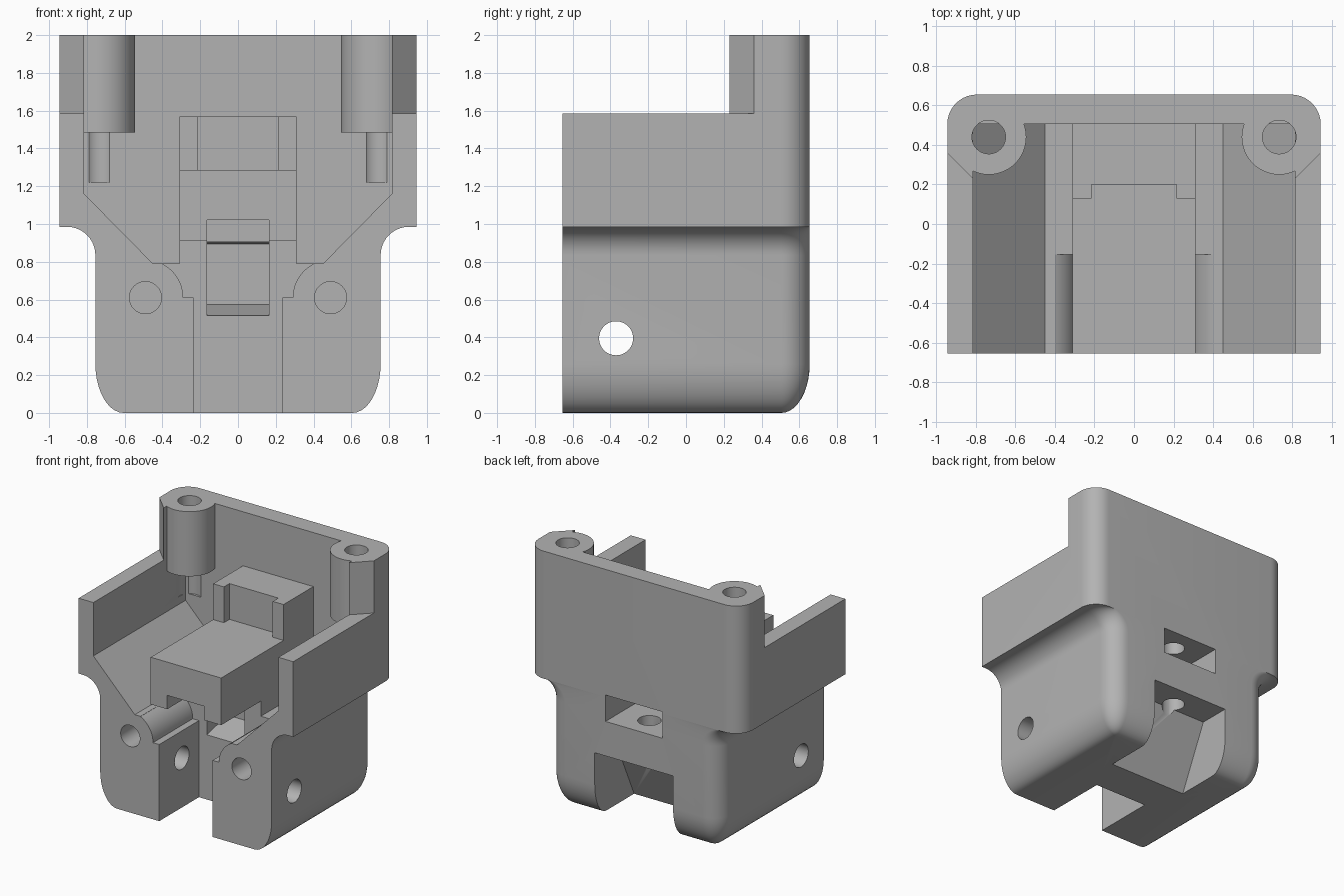
import bpy, bmesh
from math import sin, cos, pi, acos
from mathutils import Matrix

cube = bpy.data.objects.get("Cube")
if cube:
    bpy.data.objects.remove(cube)

grey = bpy.data.materials.new("plain grey")
grey.use_nodes = True
grey.diffuse_color = (0.45, 0.45, 0.45, 1)
grey.node_tree.nodes["Principled BSDF"].inputs["Base Color"].default_value = (0.45, 0.45, 0.45, 1)


def make(name, bm):
    bmesh.ops.recalc_face_normals(bm, faces=bm.faces)
    mesh = bpy.data.meshes.new(name)
    bm.to_mesh(mesh)
    bm.free()
    mesh.materials.append(grey)
    obj = bpy.data.objects.new(name, mesh)
    bpy.context.collection.objects.link(obj)
    return obj


def loft(name, rings):
    """Skin a stack of equal-length point rings and cap both ends."""
    bm = bmesh.new()
    rows = [[bm.verts.new(p) for p in ring] for ring in rings]
    n = len(rows[0])
    for a, b in zip(rows, rows[1:]):
        for i in range(n):
            j = (i + 1) % n
            bm.faces.new((a[i], a[j], b[j], b[i]))
    bm.faces.new(rows[0])
    bm.faces.new(rows[-1])
    return make(name, bm)


def prism(name, pts, axis, lo, hi):
    """Extrude a 2D profile along x (y,z), y (x,z) or z (x,y)."""
    place = {"x": lambda p, d: (d, p[0], p[1]),
             "y": lambda p, d: (p[0], d, p[1]),
             "z": lambda p, d: (p[0], p[1], d)}[axis]
    return loft(name, [[place(p, d) for p in pts] for d in (lo, hi)])


def box(name, x, y0, y1, z0, z1):
    return prism(name, [(-x, y0), (x, y0), (x, y1), (-x, y1)], "z", z0, z1)


def rod(name, centre, r, axis, lo, hi):
    n = 48
    pts = [(centre[0] + r * cos(2 * pi * i / n), centre[1] + r * sin(2 * pi * i / n)) for i in range(n)]
    return prism(name, pts, axis, lo, hi)


def mirrored(half):
    return half + [(-x, z) for x, z in reversed(half)]


def combine(target, tool, op):
    mod = target.modifiers.new("join", "BOOLEAN")
    mod.operation, mod.object, mod.solver = op, tool, "EXACT"
    bpy.ops.object.select_all(action="DESELECT")
    bpy.context.view_layer.objects.active = target
    target.select_set(True)
    bpy.ops.object.modifier_apply(modifier=mod.name)
    bpy.data.objects.remove(tool)


def cut(tool):
    combine(body, tool, "DIFFERENCE")


def add(tool):
    combine(body, tool, "UNION")


FRONT, BACK, R, STEPS = -0.655, 0.655, 0.15, 10


def outline(w, b, r, z):
    arc = [(w - r + r * cos(t), b - r + r * sin(t)) for t in (i * pi / 2 / STEPS for i in range(STEPS + 1))]
    return [(x, y, z) for x, y in mirrored([(w, FRONT)] + arc)]


# Outer shell: rounded foot, concave shoulder, wide upper part
rings = []
for i in range(STEPS + 1):
    t = i * pi / 2 / STEPS
    inset = R * (1 - sin(t))
    rings.append(outline(0.755 - inset, BACK - inset, max(R - inset, 0.01), 0.26 * (1 - cos(t))))
for i in range(STEPS + 1):
    t = i * pi / 2 / STEPS
    rings.append(outline(0.905 - R * cos(t), BACK, R, 0.835 + R * sin(t)))
rings += [outline(0.945, BACK, R, 0.985), outline(0.945, BACK, R, 2)]
body = loft("housing_body", rings)

# Open cavity with sloping floor, and lowered side walls with chamfered ends
cut(prism("cavity", mirrored([(0.815, 2.2), (0.815, 1.16), (0.45, 0.79)]), "y", -0.8, 0.505))
cut(prism("wall_trim", mirrored([(1.1, -0.8), (1.1, 0.515), (0.8, 0.215)]), "z", 1.585, 2.2))

# Central block with a raised, notched rear
add(prism("centre_block", [(FRONT, 0.7), (FRONT, 1.285), (0.13, 1.285), (0.13, 1.57),
                           (0.58, 1.57), (0.58, 0.7)], "x", -0.31, 0.31))
cut(box("block_notch", 0.215, 0.05, 0.2, 1.285, 1.7))

# Corner screw posts
for s in (-1, 1):
    add(rod("screw_post", (s * 0.735, 0.44), 0.19, "z", 1.485, 2))
    cut(rod("post_hole", (s * 0.735, 0.44), 0.085, "z", 1.22, 2.2))

# Front slot flaring around the two rod seats
a0 = acos(0.09 / 0.2)
flare = [(0.49 - 0.2 * cos(a * a0 * 1.0), 0.61 + 0.2 * sin(a * a0)) for a in (i / 12 for i in range(13))]
cut(prism("front_slot", mirrored([(0.235, -0.1), (0.235, 0.61)] + flare + [(0.4, 0.91)]), "y", -0.8, -0.155))
for s in (-1, 1):
    cut(rod("rod_hole", (s * 0.49, 0.61), 0.085, "y", -0.8, -0.155))

# Channel under the block and the pocket behind it
cut(box("under_channel", 0.165, -0.8, -0.1, 0.8, 1.02))
cut(prism("inner_pocket", [(-0.2, 0.515), (-0.155, 0.515), (0.1, 0.575), (0.1, 0.895), (-0.2, 0.91)],
          "x", -0.165, 0.165))

# Cross hole through both cheeks
cut(rod("cross_hole", (-0.37, 0.395), 0.09, "x", -1.2, 1.2))

# Rear window, sloped rear notch and the screw hole joining them
cut(box("rear_window", 0.25, 0.25, 0.8, 0.79, 1.0))
cut(prism("rear_notch", [(0.113, -0.1), (0.4, 0.515), (0.8, 0.515), (0.8, -0.1)], "x", -0.345, 0.345))
cut(rod("rear_screw_hole", (0, 0.46), 0.085, "z", 0.35, 1.25))

bpy.ops.object.select_all(action="DESELECT")
body.select_set(True)
bpy.context.view_layer.objects.active = body
bpy.ops.object.shade_smooth_by_angle(angle=0.5)
